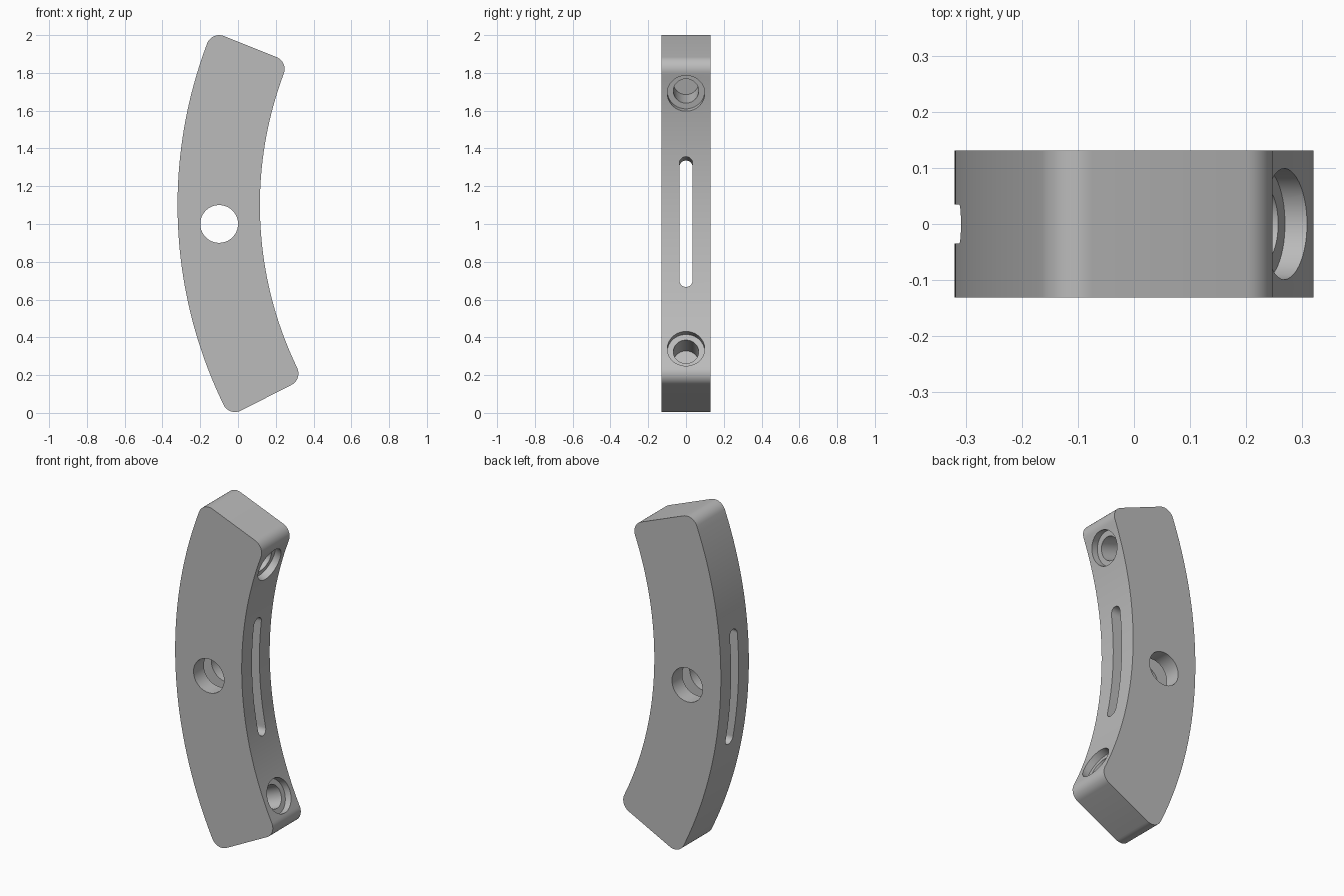
import bpy, bmesh
from math import sin, cos, asin, pi, radians
from mathutils import Vector, Matrix

cube = bpy.data.objects.get("Cube")
if cube:
    bpy.data.objects.remove(cube, do_unlink=True)

CENTRE = Vector((2.096, 0, 1.10))      # centre of both arcs
R_OUT, R_IN = 2.416, 1.98
TILT, HALF = radians(-2.6), radians(24.4)
END_SHIFT, FILLET, DEPTH = 0.025, 0.068, 0.131

grey = bpy.data.materials.new("plain_grey")
grey.use_nodes = True
colour = (0.5, 0.5, 0.5, 1)
grey.diffuse_color = colour
grey.node_tree.nodes["Principled BSDF"].inputs["Base Color"].default_value = colour


def polar(r, a):
    return CENTRE + r * Vector((-cos(a), 0, sin(a)))


def prism(name, points, sweep):
    """Extrude a closed outline along a vector."""
    bm = bmesh.new()
    face = bm.faces.new([bm.verts.new(p) for p in points])
    ext = bmesh.ops.extrude_face_region(bm, geom=[face])["geom"]
    bmesh.ops.translate(bm, vec=sweep, verts=[v for v in ext if isinstance(v, bmesh.types.BMVert)])
    bmesh.ops.recalc_face_normals(bm, faces=bm.faces)
    mesh = bpy.data.meshes.new(name)
    bm.to_mesh(mesh)
    bm.free()
    mesh.materials.append(grey)
    obj = bpy.data.objects.new(name, mesh)
    bpy.context.collection.objects.link(obj)
    return obj


def arc(r, a0, a1, n=64):
    return [polar(r, a0 + (a1 - a0) * i / n) for i in range(n + 1)]


def end_angle(r, side):
    return TILT + side * (HALF + asin(END_SHIFT / r))


def rounded(r, side, inward):
    """Corner points from the arc round to the straight end."""
    a = end_angle(r, side)
    corner = polar(r, a)
    on_arc = polar(r, a - side * FILLET / r)
    e = TILT + side * HALF
    on_end = corner + inward * FILLET * Vector((cos(e), 0, -sin(e)))
    mid = on_arc + on_end - corner
    return [mid + (on_arc - mid) * cos(t) + (on_end - mid) * sin(t)
            for t in [pi / 2 * i / 10 for i in range(11)]]


def arc_side(r):
    return arc(r, *[end_angle(r, s) - s * FILLET / r for s in (-1, 1)])[1:-1]


# Curved body
outline = arc_side(R_OUT) + rounded(R_OUT, 1, 1) + rounded(R_IN, 1, -1)[::-1]
outline += arc_side(R_IN)[::-1] + rounded(R_IN, -1, -1) + rounded(R_OUT, -1, 1)[::-1]
start = Vector((0, -DEPTH, 0))
body = prism("curved_bracket", [p + start for p in outline], Vector((0, 2 * DEPTH, 0)))


def round_cut(name, base, axis, radius, length, stretch=0.0, n=48):
    """Round or slotted cutter, running from base along axis."""
    axis = axis.normalized()
    side = Vector((0, 1, 0)) if abs(axis.y) < 0.5 else Vector((1, 0, 0))
    up = axis.cross(side)
    pts = []
    for i in range(n):
        t = 2 * pi * (i + 0.5) / n
        shift = stretch if sin(t) > 0 else -stretch
        pts.append(base + side * radius * cos(t) + up * (radius * sin(t) + shift))
    return prism(name, pts, axis * length)


# Cross hole and long slot
middle = polar((R_OUT + R_IN) / 2, TILT)
cutters = [round_cut("cross_hole_cutter", middle - Vector((0, 0.3, 0)), Vector((0, 1, 0)), 0.1, 0.6)]
outward = polar(1, TILT) - CENTRE
cutters.append(round_cut("slot_cutter", polar(R_IN - 0.2, TILT), outward, 0.035, 0.8, 0.31))

# Counterbored blind screw holes on the inner curve
for side, label in ((1, "upper"), (-1, "lower")):
    a = TILT + side * radians(20)
    out = polar(1, a) - CENTRE
    base = polar(R_IN - 0.1, a)
    cutters.append(round_cut(label + "_counterbore_cutter", base, out, 0.099, 0.14))
    cutters.append(round_cut(label + "_screw_hole_cutter", base, out, 0.067, 0.29))

for c in cutters:
    c.hide_render = True
    mod = body.modifiers.new(c.name, "BOOLEAN")
    mod.operation, mod.solver, mod.object = "DIFFERENCE", "EXACT", c

# Bake the cuts and drop the cutters
bpy.context.view_layer.update()
graph = bpy.context.evaluated_depsgraph_get()
cut_mesh = bpy.data.meshes.new_from_object(body.evaluated_get(graph))
body.modifiers.clear()
body.data = cut_mesh
for c in cutters:
    bpy.data.objects.remove(c, do_unlink=True)

bpy.ops.object.select_all(action="DESELECT")
body.select_set(True)
bpy.context.view_layer.objects.active = body
bpy.ops.object.shade_smooth_by_angle(angle=radians(30))
